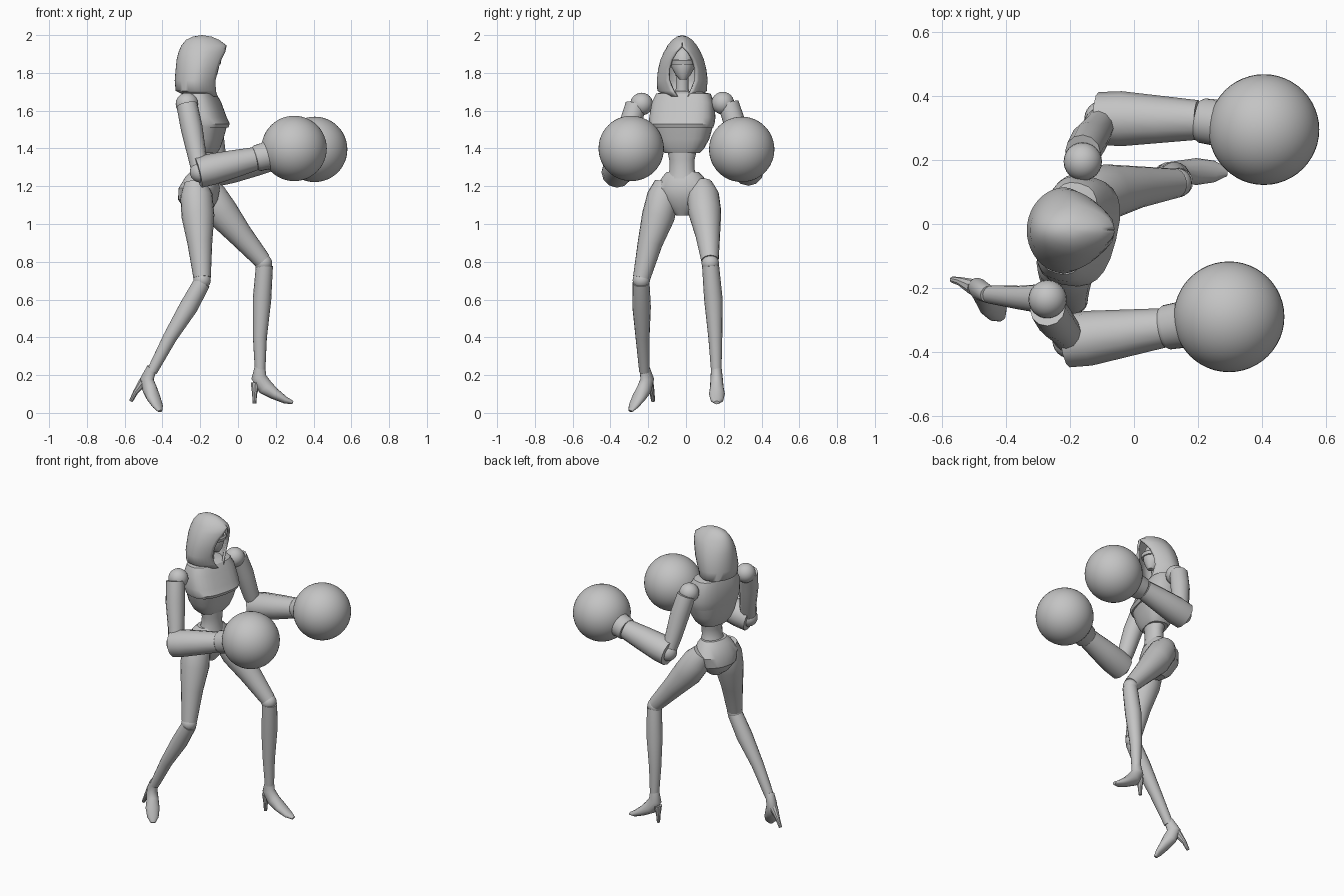
import bpy, bmesh
from math import sin, cos, pi, radians
from mathutils import Vector, Matrix

if "Cube" in bpy.data.objects:
    bpy.data.objects.remove(bpy.data.objects["Cube"])

grey = bpy.data.materials.new("plain grey")
grey.use_nodes = True
COLOUR = (0.55, 0.55, 0.55, 1)
grey.diffuse_color = COLOUR
grey.node_tree.nodes["Principled BSDF"].inputs["Base Color"].default_value = COLOUR


def finish(name, bm, angle=35):
    """Turn a bmesh into a shaded object."""
    bmesh.ops.recalc_face_normals(bm, faces=bm.faces)
    mesh = bpy.data.meshes.new(name)
    bm.to_mesh(mesh)
    bm.free()
    mesh.materials.append(grey)
    ob = bpy.data.objects.new(name, mesh)
    bpy.context.collection.objects.link(ob)
    bpy.ops.object.select_all(action='DESELECT')
    ob.select_set(True)
    bpy.context.view_layer.objects.active = ob
    bpy.ops.object.shade_smooth_by_angle(angle=radians(angle))
    return ob


def skin(name, rings, angle=35):
    """Bridge closed rings of points and cap both ends."""
    bm = bmesh.new()
    loops = [[bm.verts.new(p) for p in ring] for ring in rings]
    n = len(loops[0])
    for a, b in zip(loops, loops[1:]):
        for i in range(n):
            j = (i + 1) % n
            bm.faces.new((a[i], a[j], b[j], b[i]))
    bm.faces.new(loops[0])
    bm.faces.new(loops[-1])
    return finish(name, bm, angle)


def tube(name, path, radii, side=(0, 1, 0), n=16, angle=35):
    """Tapered tube; a radius may be one number or (side, other)."""
    pts = [Vector(p) for p in path]
    rings = []
    for i, (p, r) in enumerate(zip(pts, radii)):
        ru, rv = r if isinstance(r, tuple) else (r, r)
        t = (pts[min(i + 1, len(pts) - 1)] - pts[max(i - 1, 0)]).normalized()
        u = Vector(side)
        u = (u - t * u.dot(t)).normalized()
        v = t.cross(u)
        rings.append([p + u * ru * cos(2 * pi * k / n) + v * rv * sin(2 * pi * k / n)
                      for k in range(n)])
    return skin(name, rings, angle)


def power(c, e):
    return (abs(c) ** e) * (1 if c > 0 else -1)


def stack(name, rows, twist=-14, n=24, e=0.75, angle=30):
    """Horizontal rounded-box rings from rows of (z, back, front, half width)."""
    turn = Matrix.Rotation(radians(twist), 3, 'Z')
    pivot = Vector((-0.2, -0.015, 0))
    rings = []
    for z, back, front, w in rows:
        ring = []
        for k in range(n):
            a = 2 * pi * k / n
            x = (back + front) / 2 + (front - back) / 2 * power(cos(a), e)
            ring.append(turn @ Vector((x + 0.2, w * power(sin(a), e), z)) + pivot)
        rings.append(ring)
    return skin(name, rings, angle)


def ball(name, centre, r, seg=24):
    bm = bmesh.new()
    bmesh.ops.create_uvsphere(bm, u_segments=seg, v_segments=seg // 2, radius=r)
    bmesh.ops.translate(bm, verts=bm.verts, vec=centre)
    return finish(name, bm, 60)


# Hood: open-fronted shell, rows of (z, back, front, half width, opening angle)
hood_rows = [(1.675, -0.27, -0.10, 0.085, 25), (1.705, -0.33, -0.105, 0.132, 27),
             (1.76, -0.335, -0.09, 0.135, 40), (1.82, -0.33, -0.07, 0.128, 43),
             (1.87, -0.325, -0.06, 0.115, 38), (1.91, -0.315, -0.055, 0.098, 25),
             (1.945, -0.30, -0.06, 0.078, 2), (1.975, -0.275, -0.10, 0.053, 1),
             (1.992, -0.24, -0.14, 0.028, 1)]
bm = bmesh.new()
grid = []
for z, back, front, w, gap in hood_rows:
    row = []
    for k in range(33):
        a = radians(gap) + (2 * pi - 2 * radians(gap)) * k / 32
        cx = (back + front) / 2
        x = cx + (front - back) / 2 * cos(a)
        y = w * sin(a) * (1 - 0.2 * max(cos(a), 0)) - 0.02
        row.append(bm.verts.new((x, y, z)))
    grid.append(row)
for a, b in zip(grid, grid[1:]):
    for k in range(32):
        bm.faces.new((a[k], a[k + 1], b[k + 1], b[k]))
apex = bm.verts.new((-0.19, -0.02, 2.0))
for k in range(32):
    bm.faces.new((grid[-1][k], grid[-1][k + 1], apex))
bmesh.ops.remove_doubles(bm, verts=bm.verts, dist=0.003)
hood = finish("hood", bm, 60)
shell = hood.modifiers.new("thickness", 'SOLIDIFY')
shell.thickness = 0.014
shell.offset = -1

# Head, visor and neck inside the hood
stack("head", [(1.765, -0.16, -0.125, 0.018), (1.79, -0.22, -0.11, 0.04),
               (1.83, -0.27, -0.10, 0.062), (1.87, -0.28, -0.10, 0.067),
               (1.91, -0.27, -0.115, 0.055), (1.945, -0.23, -0.15, 0.025)],
      twist=0, e=1, angle=50)
stack("visor", [(1.845, -0.20, -0.092, 0.062), (1.865, -0.20, -0.088, 0.066),
                (1.872, -0.20, -0.095, 0.064)], twist=0, e=1)
tube("neck", [(-0.21, -0.02, 1.64), (-0.20, -0.02, 1.72), (-0.19, -0.02, 1.82)],
     [0.05, 0.033, 0.035])

# Torso
stack("chest_plate", [(1.705, -0.26, -0.15, 0.07), (1.69, -0.285, -0.125, 0.145),
                      (1.645, -0.295, -0.10, 0.165), (1.565, -0.295, -0.07, 0.175),
                      (1.53, -0.29, -0.052, 0.172), (1.51, -0.285, -0.06, 0.165)])
stack("ribcage", [(1.515, -0.285, -0.068, 0.162), (1.45, -0.275, -0.085, 0.143),
                  (1.40, -0.26, -0.10, 0.115), (1.375, -0.245, -0.115, 0.09)])
stack("waist", [(1.41, -0.24, -0.115, 0.085), (1.34, -0.225, -0.12, 0.068),
                (1.29, -0.23, -0.12, 0.066), (1.24, -0.25, -0.11, 0.085)], e=1)
stack("pelvis", [(1.275, -0.25, -0.13, 0.085), (1.25, -0.275, -0.115, 0.11),
                 (1.19, -0.31, -0.10, 0.145), (1.13, -0.315, -0.11, 0.125),
                 (1.08, -0.285, -0.135, 0.075), (1.045, -0.24, -0.16, 0.035)], e=0.9)


def arm(label, shoulder, elbow, wrist, fist):
    """Shoulder ball, upper arm, forearm, cuff and ball glove."""
    s, e, w, f = (Vector(p) for p in (shoulder, elbow, wrist, fist))
    ball(label + "_shoulder", s, 0.06)
    out = Vector((0, 0.03 if s.y > 0 else -0.03, 0))
    tube(label + "_upper_arm", [s + out + Vector((0, 0, -0.005)), s.lerp(e, 0.35) + out * 0.7,
                                s.lerp(e, 0.75), e],
         [0.056, 0.058, 0.05, 0.045], side=(1, 0, 0), n=12)
    ball(label + "_elbow", e, 0.055)
    tube(label + "_forearm", [e + (e - w) * 0.04, e.lerp(w, 0.2), e.lerp(w, 0.6), w],
         [0.082, (0.086, 0.083), 0.074, 0.062], n=12)
    tube(label + "_cuff", [w, w.lerp(f, 0.06), w.lerp(f, 0.25), w.lerp(f, 0.36), w.lerp(f, 0.5)],
         [0.062, 0.07, 0.072, 0.085, 0.12], n=24, angle=50)
    ball(label + "_glove", f, 0.173, 48)


arm("right", (-0.27, -0.235, 1.635), (-0.20, -0.365, 1.275), (0.09, -0.325, 1.345),
    (0.297, -0.29, 1.4))
arm("left", (-0.16, 0.195, 1.64), (-0.10, 0.33, 1.285), (0.2, 0.325, 1.35),
    (0.406, 0.295, 1.395))


def leg(label, thigh, shin, foot, heel, side):
    """Thigh, knee, shin and a high-heeled foot."""
    tube(label + "_thigh", thigh, [0.06, 0.085, 0.087, 0.066, 0.046], n=20)
    ball(label + "_knee", Vector(thigh[-1]).lerp(Vector(shin[0]), 0.5), 0.046)
    tube(label + "_shin", shin, [0.045, 0.049, 0.037, 0.028], n=16)
    tube(label + "_foot", foot, [0.027, (0.032, 0.04), (0.036, 0.042), (0.042, 0.03),
                                 (0.034, 0.019), (0.014, 0.009)], side=side, angle=60)
    tube(label + "_heel", heel, [0.026, 0.014, 0.01], side=side, n=10)


leg("right",
    [(-0.225, -0.105, 1.22), (-0.22, -0.12, 1.15), (-0.212, -0.147, 1.04),
     (-0.202, -0.19, 0.9), (-0.19, -0.235, 0.715)],
    [(-0.19, -0.238, 0.69), (-0.262, -0.235, 0.56), (-0.36, -0.23, 0.4), (-0.455, -0.22, 0.22)],
    [(-0.455, -0.22, 0.24), (-0.482, -0.205, 0.18), (-0.467, -0.222, 0.125),
     (-0.447, -0.25, 0.08), (-0.425, -0.278, 0.036), (-0.413, -0.294, 0.009)],
    [(-0.50, -0.198, 0.165), (-0.542, -0.18, 0.11), (-0.567, -0.174, 0.062)],
    (0.74, 0.67, 0))
leg("left",
    [(-0.18, 0.08, 1.21), (-0.145, 0.09, 1.15), (-0.085, 0.1, 1.06),
     (0.01, 0.115, 0.945), (0.13, 0.127, 0.805)],
    [(0.14, 0.13, 0.78), (0.127, 0.145, 0.6), (0.116, 0.155, 0.4), (0.117, 0.16, 0.23)],
    [(0.117, 0.16, 0.25), (0.11, 0.162, 0.19), (0.145, 0.163, 0.135),
     (0.195, 0.164, 0.10), (0.25, 0.164, 0.068), (0.29, 0.163, 0.054)],
    [(0.092, 0.162, 0.16), (0.088, 0.162, 0.1), (0.087, 0.162, 0.05)],
    (0, 1, 0))
